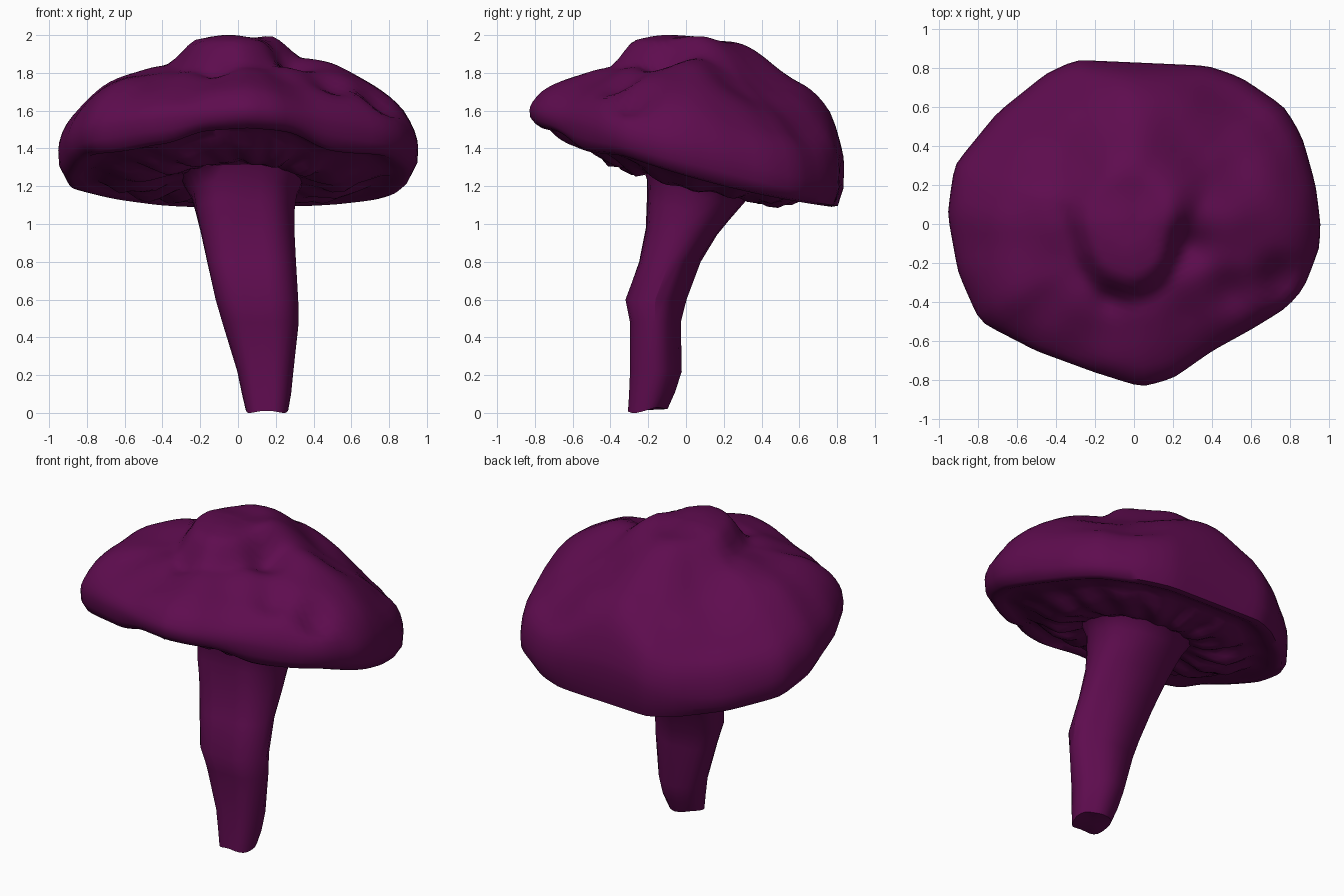
import bpy, bmesh, math
from mathutils import Vector, noise

if "Cube" in bpy.data.objects:
    bpy.data.objects.remove(bpy.data.objects["Cube"])

purple = bpy.data.materials.new("deep purple")
purple.diffuse_color = (0.112, 0.0036, 0.077, 1)
purple.use_nodes = True
purple.node_tree.nodes["Principled BSDF"].inputs["Base Color"].default_value = purple.diffuse_color


def make_object(name, rings, angle):
    """Skin a stack of closed rings, capping both ends."""
    bm = bmesh.new()
    loops = [[bm.verts.new(p) for p in ring] for ring in rings]
    n = len(loops[0])
    for a, b in zip(loops, loops[1:]):
        for i in range(n):
            j = (i + 1) % n
            bm.faces.new((a[i], a[j], b[j], b[i]))
    for loop in (loops[0], loops[-1]):
        centre = bm.verts.new(sum((v.co for v in loop), Vector()) / n)
        for i in range(n):
            bm.faces.new((loop[i], loop[(i + 1) % n], centre))
    bmesh.ops.recalc_face_normals(bm, faces=bm.faces)
    mesh = bpy.data.meshes.new(name)
    bm.to_mesh(mesh)
    bm.free()
    obj = bpy.data.objects.new(name, mesh)
    mesh.materials.append(purple)
    bpy.context.collection.objects.link(obj)
    bpy.ops.object.select_all(action='DESELECT')
    obj.select_set(True)
    bpy.context.view_layer.objects.active = obj
    bpy.ops.object.shade_smooth_by_angle(angle=math.radians(angle))
    return obj


# Irregular outline of the cap seen from above
outline = [(0.04, -0.835), (0.2, -0.79), (0.4, -0.65), (0.6, -0.54), (0.78, -0.43),
           (0.87, -0.33), (0.95, -0.12), (0.955, 0.0), (0.93, 0.2), (0.86, 0.45),
           (0.77, 0.6), (0.55, 0.75), (0.38, 0.81), (0.05, 0.825), (-0.3, 0.84),
           (-0.45, 0.77), (-0.7, 0.57), (-0.92, 0.3), (-0.955, 0.05), (-0.9, -0.25),
           (-0.79, -0.5), (-0.5, -0.65), (-0.2, -0.76)]


def rim_radius(a):
    """Distance from the axis to the outline in direction a."""
    d = Vector((math.cos(a), math.sin(a)))
    for k, p in enumerate(outline):
        p, q = Vector(p), Vector(outline[(k + 1) % len(outline)])
        e = q - p
        den = d.x * e.y - d.y * e.x
        if abs(den) < 1e-9:
            continue
        r = (p.x * e.y - p.y * e.x) / den
        u = (p.x * d.y - p.y * d.x) / den
        if r > 0 and -1e-6 <= u <= 1 + 1e-6:
            return r
    return 0.85


def smooth(lo, hi, v):
    u = max(0.0, min(1.0, (v - lo) / (hi - lo)))
    return u * u * (3 - 2 * u)


def lip_z(x, y):
    """Height of the rim's lower edge, drooping beside the front peak."""
    droop = 0.05 * smooth(0.2, 0.45, abs(x - 0.05)) * smooth(-0.3, -0.55, y)
    return 1.25 - 0.29 * y + 0.10 * y * y - droop - 0.03 * smooth(-0.6, -0.8, y)


def back_diagonal(x, y):
    r2 = x * x + y * y + 1e-6
    return (2 * max(0.0, y) * x / r2) ** 2


def widest_z(x, y):
    return 1.40 - 0.16 * y + 0.10 * y * y - 0.10 * back_diagonal(x, y)


# Dents and swellings on the cap: x, y, size, height
bumps = [(0.28, -0.12, 0.08, -0.07), (0.50, -0.36, 0.08, -0.06), (0.74, -0.27, 0.07, -0.08),
         (-0.12, -0.38, 0.06, -0.04), (-0.45, -0.38, 0.08, -0.03), (-0.27, 0.33, 0.10, -0.03),
         (0.42, 0.02, 0.13, 0.04), (0.62, 0.0, 0.12, 0.03), (-0.62, -0.05, 0.2, 0.025),
         (0.0, 0.74, 0.15, 0.06), (-0.4, -0.2, 0.12, -0.02)]


def top_z(x, y, t):
    low = widest_z(x, y)
    z = low + (1.865 - low) * max(0.0, 1 - t ** 2.4) ** 0.55
    # The back quarters fall away in a straighter slope
    z -= 0.075 * back_diagonal(x, y) * smooth(0.25, 0.7, t) * (1 - smooth(0.85, 1, t))
    # Central knob, steep at the front and blending into the slope behind
    d = math.hypot((x + 0.03) / 0.87, (y + 0.01) / (1.15 if y < 0 else 1.1))
    outer = 0.36 + 0.2 * smooth(-0.1, 0.3, y)
    z += 0.125 * (1 - smooth(0.22, outer, d))
    fade = 1 - smooth(0.92, 1.0, t)
    for bx, by, s, h in bumps:
        z += fade * h * math.exp(-((x - bx) ** 2 + (y - by) ** 2) / (2 * s * s))
    z += fade * 0.03 * noise.noise(Vector((x * 4, y * 4, 1.7)))
    return min(z, 2.0)


N = 96
angles = [2 * math.pi * i / N for i in range(N)]
radii = [rim_radius(a) for a in angles]
# Soften the outline's corners slightly
radii = [(radii[i - 1] + 6 * radii[i] + radii[(i + 1) % N]) / 8 for i in range(N)]

rings = []
# Upper surface, from the crown out to the rim
for t in [0.04 + 0.04 * k for k in range(23)] + [0.955, 0.98, 0.995, 1.0]:
    ring = []
    for a, r in zip(angles, radii):
        x, y = t * r * math.cos(a), t * r * math.sin(a)
        ring.append((x, y, top_z(x, y, t)))
    rings.append(ring)
# Rolled rim, then the sagging lumpy gills: radius, drop from lip, ripple
under = [(0.995, None, 0), (0.96, 0.015, 0), (0.92, 0.005, 0), (0.87, 0.02, 0), (0.80, 0.025, 0.01),
         (0.74, 0.0, 0.02), (0.67, -0.03, 0.03), (0.60, -0.05, 0.035), (0.53, -0.05, 0.035),
         (0.46, -0.04, 0.025), (0.38, -0.02, 0.01), (0.2, 0.02, 0)]
for t, drop, ripple in under:
    ring = []
    for a, r in zip(angles, radii):
        x, y = t * r * math.cos(a), t * r * math.sin(a)
        if drop is None:
            z = 0.5 * widest_z(x, y) + 0.5 * lip_z(x, y)
        else:
            front = max(0.0, -math.sin(a)) ** 8
            back = max(0.0, math.sin(a))
            z = lip_z(x, y) + drop
            z += 0.02 * front * smooth(0.5, 0.6, t) * smooth(0.93, 0.8, t)
            z += 0.03 * back * smooth(0.9, 0.75, t) * smooth(0.4, 0.6, t)
            z += ripple * (0.4 * math.sin(17 * a + 6 * t)
                           + 1.2 * noise.noise(Vector((x * 7, y * 7, 4.0))))
        ring.append((x, y, z))
    rings.append(ring)
make_object("mushroom_cap", rings, 50)

# Stem sections: x min, x max, y min, y max, height, slope towards the back
sections = [(0.04, 0.265, -0.31, -0.10, 0.035, 0.12), (0.02, 0.28, -0.305, -0.06, 0.10, 0.08),
            (-0.005, 0.292, -0.30, -0.025, 0.22, 0),
            (-0.085, 0.32, -0.30, -0.03, 0.48, 0), (-0.12, 0.317, -0.325, 0.0, 0.60, 0),
            (-0.165, 0.305, -0.25, 0.075, 0.80, 0), (-0.20, 0.297, -0.215, 0.16, 0.96, -0.1),
            (-0.225, 0.297, -0.21, 0.22, 1.07, -0.25), (-0.25, 0.31, -0.21, 0.28, 1.16, -0.3),
            (-0.29, 0.34, -0.24, 0.33, 1.23, -0.3), (-0.36, 0.40, -0.34, 0.40, 1.28, -0.3),
            (-0.32, 0.36, -0.30, 0.36, 1.33, -0.3)]
S = 24
rings = []
for k, (x0, x1, y0, y1, z, slope) in enumerate(sections):
    ring = []
    for i in range(S):
        a = 2 * math.pi * i / S
        c, s = math.cos(a), math.sin(a)
        # Slightly boxy, trimmed at the back right, with one lengthwise fold at the front
        f = 1 + 0.02 * math.sin(5 * a + 0.4)
        f -= 0.08 * math.exp(-((a - 4.75 - 0.03 * (k - 5)) / 0.13) ** 2) * (k < 8)
        f -= 0.13 * max(0.0, c) * max(0.0, s) * 2 * (k < 6)
        f += 0.06 * max(0.0, -c) * max(0.0, -s) * 2 * (4 < k < 8)
        dx = 0.5 * (x1 - x0) * math.copysign(abs(c) ** 0.85, c) * f
        dy = 0.5 * (y1 - y0) * math.copysign(abs(s) ** 0.85, s) * f
        wob = 0.008 * math.sin(3 * a) if k == 0 else 0
        ring.append(((x0 + x1) / 2 + dx, (y0 + y1) / 2 + dy, max(0.0, z + slope * dy + wob)))
    rings.append(ring)
# Ragged foot touches the ground at its front edge
low = min(p[2] for p in rings[0])
rings[0] = [(x, y, z - low) for x, y, z in rings[0]]
make_object("mushroom_stem", rings, 32)
